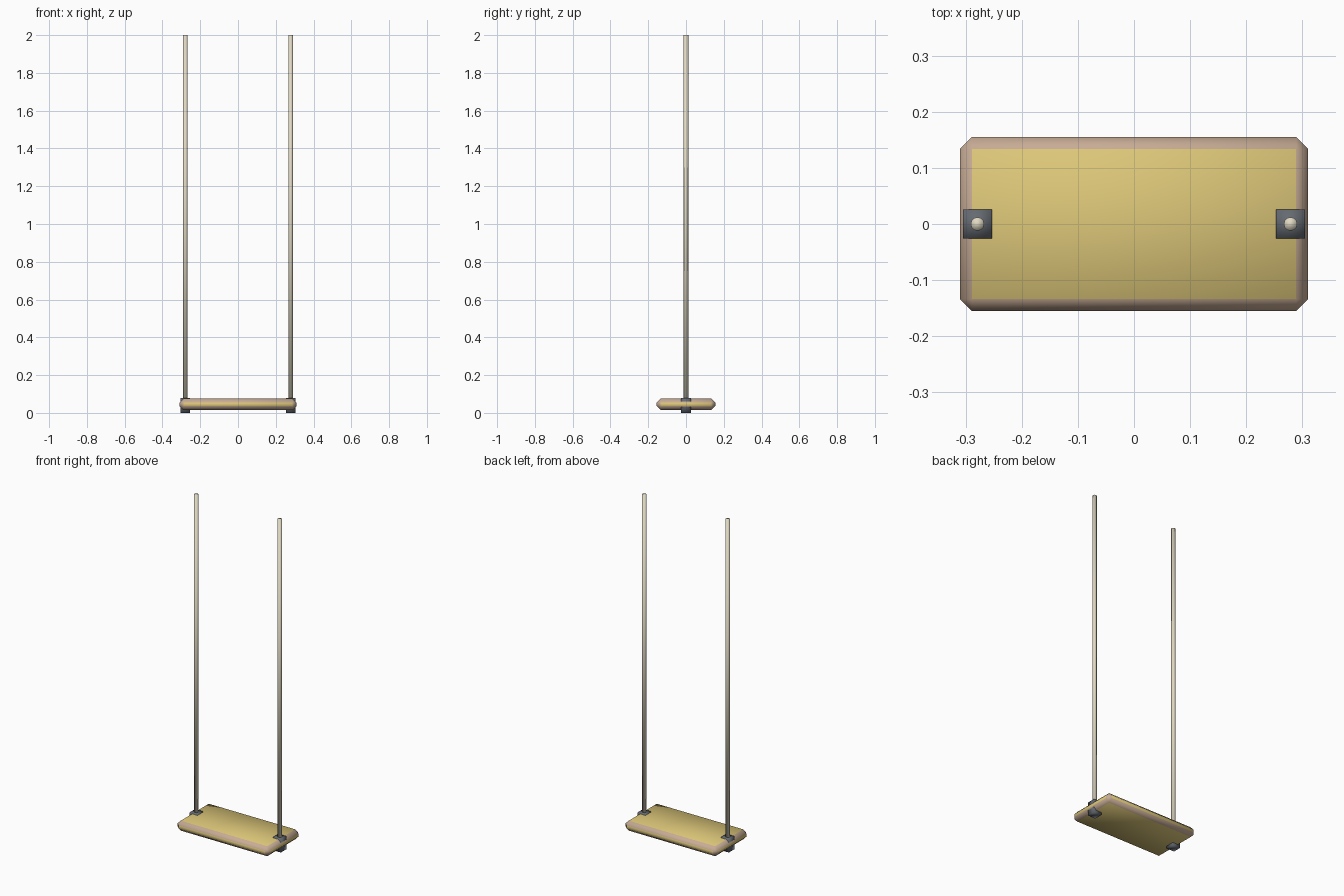
import bpy, bmesh
from mathutils import Matrix

if "Cube" in bpy.data.objects:
    bpy.data.objects.remove(bpy.data.objects["Cube"])


def material(name, rgb):
    m = bpy.data.materials.new(name)
    m.diffuse_color = (*rgb, 1.0)
    m.use_nodes = True
    m.node_tree.nodes["Principled BSDF"].inputs["Base Color"].default_value = m.diffuse_color
    return m


WOOD = material("yellow_wood", (0.72, 0.57, 0.19))
EDGE = material("tan_edge", (0.57, 0.41, 0.30))
ROPE = material("cream_rope", (0.74, 0.69, 0.54))
METAL = material("grey_metal", (0.13, 0.145, 0.165))


def finish(name, bm, mats):
    """Turn a bmesh into a smooth-shaded object."""
    for f in bm.faces:
        f.smooth = True
    me = bpy.data.meshes.new(name)
    bm.to_mesh(me)
    bm.free()
    for m in mats:
        me.materials.append(m)
    ob = bpy.data.objects.new(name, me)
    bpy.context.collection.objects.link(ob)
    return ob


def box(size, centre):
    bm = bmesh.new()
    mat = Matrix.Translation(centre) @ Matrix.Diagonal((*size, 1.0))
    bmesh.ops.create_cube(bm, size=1.0, matrix=mat)
    return bm


# Seat board: chamfered slab, flat sides in wood, chamfers in tan
bm = box((0.62, 0.31, 0.06), (0, 0, 0.045))
bmesh.ops.bevel(bm, geom=bm.edges[:], offset=0.021, segments=1,
                affect='EDGES', profile=0.5)
bm.normal_update()
for f in bm.faces:
    f.material_index = 0 if max(abs(c) for c in f.normal) > 0.95 else 1
finish("seat", bm, [WOOD, EDGE])

for side, sx in (("left", -1), ("right", 1)):
    x = 0.279 * sx
    # Metal clamp passing through the seat
    finish(side + "_clamp", box((0.052, 0.052, 0.08), (x, 0, 0.04)), [METAL])
    # Hanging rope
    bm = bmesh.new()
    bmesh.ops.create_cone(bm, cap_ends=True, segments=12, radius1=0.012,
                          radius2=0.012, depth=1.95,
                          matrix=Matrix.Translation((x, 0, 1.025)))
    finish(side + "_rope", bm, [ROPE])
